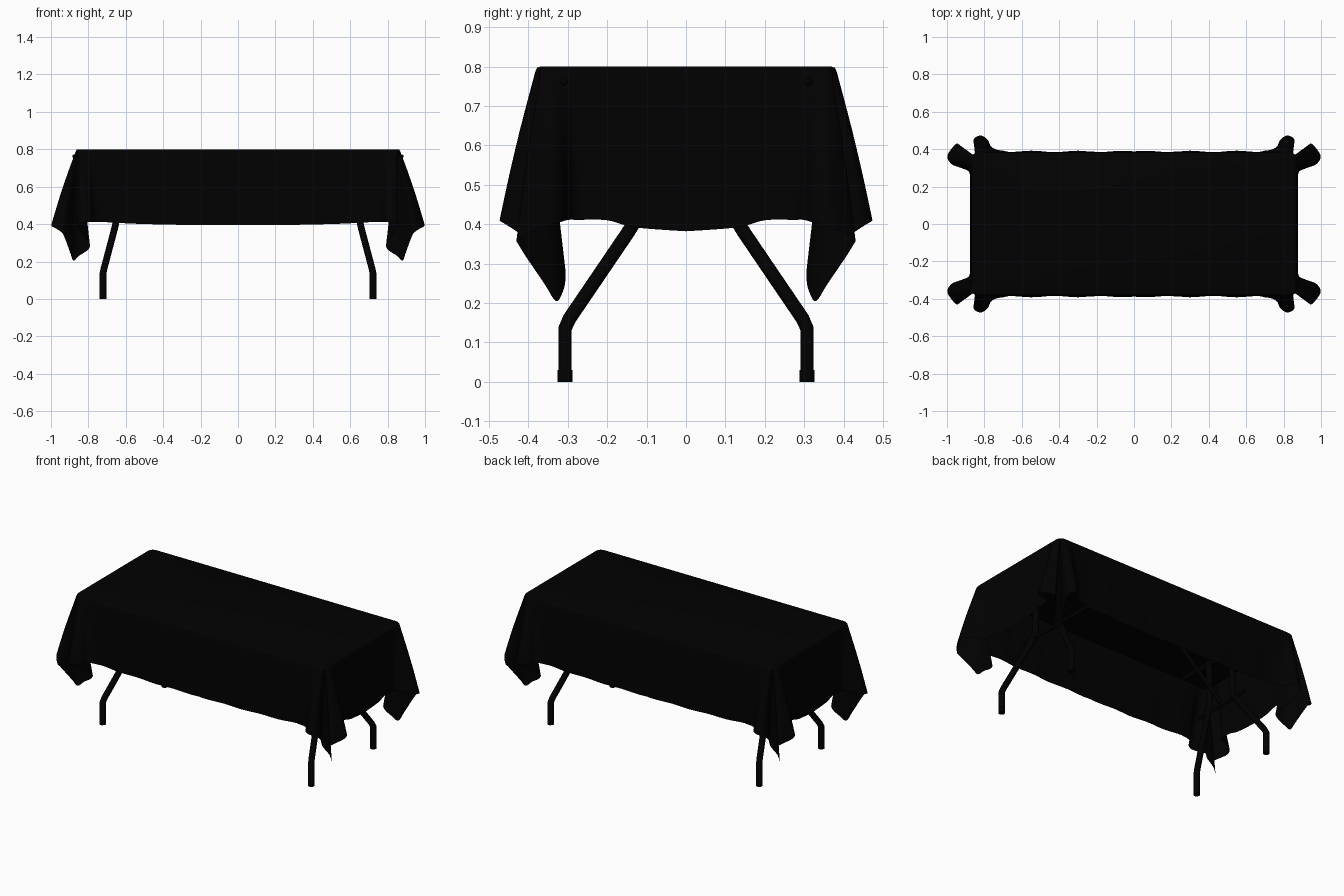
import bpy, bmesh, math
from mathutils import Vector

cube = bpy.data.objects.get("Cube")
if cube:
    bpy.data.objects.remove(cube, do_unlink=True)

TOP = 0.80
HX, HY = 0.868, 0.382


def material(name, value):
    m = bpy.data.materials.new(name)
    m.use_nodes = True
    colour = (value, value, value, 1)
    m.diffuse_color = colour
    bsdf = m.node_tree.nodes["Principled BSDF"]
    bsdf.inputs["Base Color"].default_value = colour
    bsdf.inputs["Roughness"].default_value = 0.9
    return m


BLACK = material("black", 0.0003)


def select(ob):
    bpy.ops.object.select_all(action='DESELECT')
    ob.select_set(True)
    bpy.context.view_layer.objects.active = ob


def finish(ob, angle=50):
    ob.data.materials.clear()
    ob.data.materials.append(BLACK)
    select(ob)
    bpy.ops.object.shade_smooth_by_angle(angle=math.radians(angle))
    return ob


def tube(name, points, radius):
    cu = bpy.data.curves.new(name, 'CURVE')
    cu.dimensions = '3D'
    cu.bevel_depth = radius
    cu.bevel_resolution = 3
    cu.use_fill_caps = True
    sp = cu.splines.new('POLY')
    sp.points.add(len(points) - 1)
    for p, co in zip(sp.points, points):
        p.co = (*co, 1)
    ob = bpy.data.objects.new(name, cu)
    bpy.context.collection.objects.link(ob)
    select(ob)
    bpy.ops.object.convert(target='MESH')
    return finish(bpy.context.object)


def catmull(points, steps):
    pts = [Vector(p) for p in points]
    pts = [pts[0]] + pts + [pts[-1]]
    out = []
    for a, b, c, d in zip(pts, pts[1:], pts[2:], pts[3:]):
        for i in range(steps):
            t = i / steps
            out.append(0.5 * (2 * b + (c - a) * t + (2 * a - 5 * b + 4 * c - d) * t * t
                              + (3 * b - a - 3 * c + d) * t ** 3))
    return out + [pts[-1]]


# Hem of one quarter of the cloth: x, y, z and rim distance from the corner
# (negative along the long edge, positive along the short edge)
HEM = [
    (0, .388, .395, -HX), (.3, .388, .396, -.56), (.55, .388, .402, -.32),
    (.7, .392, .41, -.16), (.76, .41, .411, -.09), (.782, .45, .411, -.065),
    (.82, .473, .41, -.045), (.858, .45, .395, -.02), (.84, .39, .355, -.008),
    (.795, .315, .30, -.002), (.80, .306, .265, -.001), (.85, .312, .23, 0),
    (.88, .33, .205, 0), (.898, .36, .25, .001), (.932, .42, .34, .004),
    (.955, .425, .365, .01), (.998, .365, .392, .035), (.975, .32, .405, .055),
    (.92, .298, .411, .075), (.88, .275, .411, .105), (.876, .2, .41, .18),
    (.876, .13, .392, .25), (.876, 0, .382, HY),
]


# Rim of the table with softly rounded corners
def rim_point(s):
    s = max(-HX, min(HY, s))
    pull = .01 * max(0, 1 - abs(s) / .04) ** 2
    return Vector((HX + min(s, 0) - pull, HY - max(s, 0) - pull, TOP - .012))


# Tablecloth: flat top, rounded rim, draped skirt with folded corners
def tablecloth():
    bm = bmesh.new()
    rows, columns = 14, []
    for co in catmull([Vector(h) for h in HEM], 5):
        hem, s = Vector(co[:3]), co[3]
        rim = rim_point(s)
        ripple = Vector((0, math.sin(hem.x * 26) * .004, 0)) if s < -.16 else Vector()
        flare = Vector((hem.x - rim.x, hem.y - rim.y, 0)) * .04
        column = [bm.verts.new((rim.x * .986, rim.y * .966, TOP)),
                  bm.verts.new((rim.x * .995, rim.y * .988, TOP - .003))]
        for r in range(rows + 1):
            v = r / rows
            column.append(bm.verts.new(
                rim.lerp(hem, v) + ripple * v + flare * math.sin(math.pi * v)))
        columns.append(column)
    for a, b in zip(columns, columns[1:]):
        for i in range(rows + 2):
            bm.faces.new((a[i], a[i + 1], b[i + 1], b[i]))
    centre = bm.verts.new((0, 0, TOP))
    bm.faces.new([centre] + [c[0] for c in reversed(columns)])
    bmesh.ops.remove_doubles(bm, verts=bm.verts, dist=1e-5)
    # Mirror the quarter across both axes
    for axis in range(2):
        geom = bmesh.ops.duplicate(bm, geom=bm.verts[:] + bm.edges[:] + bm.faces[:])["geom"]
        for v in (g for g in geom if isinstance(g, bmesh.types.BMVert)):
            v.co[axis] *= -1
        bmesh.ops.reverse_faces(bm, faces=[g for g in geom if isinstance(g, bmesh.types.BMFace)])
        bmesh.ops.remove_doubles(bm, verts=bm.verts, dist=1e-4)
    bmesh.ops.recalc_face_normals(bm, faces=bm.faces)
    top = max(bm.faces, key=lambda f: f.calc_area())
    if top.normal.z < 0:
        bmesh.ops.reverse_faces(bm, faces=bm.faces)
    me = bpy.data.meshes.new("tablecloth")
    bm.to_mesh(me)
    bm.free()
    ob = bpy.data.objects.new("tablecloth", me)
    bpy.context.collection.objects.link(ob)
    finish(ob, 60)


tablecloth()

# Board under the cloth
bpy.ops.mesh.primitive_cube_add(size=1, location=(0, 0, TOP - .03))
board = bpy.context.object
board.name = "table_board"
board.scale = (1.69, .72, .045)
bpy.ops.object.transform_apply(scale=True)
bevel = board.modifiers.new("bevel", 'BEVEL')
bevel.width = .015
bevel.segments = 3
finish(board)

# Folding leg frames, feet and small pinches in the cloth ends
for sx, end in ((1, "left"), (-1, "right")):
    for sy, side in ((-1, "front"), (1, "back")):
        tag = f"{side}_{end}"
        path = [(.722, .307, .002), (.722, .307, .135), (.717, .296, .16),
                (.66, .15, .375), (.648, .115, .43), (.645, .10, .47), (.64, .10, .76)]
        tube(f"leg_{tag}", [(x * sx, y * sy, z) for x, y, z in path], .018)
        foot = tube(f"foot_{tag}", [(.722 * sx, .307 * sy, z) for z in (0, .03)], .0195)
        soft = foot.modifiers.new("bevel", 'BEVEL')
        soft.width = .006
        soft.segments = 2
        bpy.ops.mesh.primitive_uv_sphere_add(segments=12, ring_count=8, radius=.01,
                                             location=(.876 * sx, .31 * sy, .762))
        bpy.context.object.name = f"cloth_pinch_{tag}"
        finish(bpy.context.object)
    tube(f"lower_crossbar_{end}", [(.65 * sx, y, .43) for y in (-.2, .2)], .012)
    tube(f"upper_crossbar_{end}", [(.64 * sx, y, .735) for y in (-.32, .32)], .014)
    tube(f"folding_brace_{end}", [(.65 * sx, 0, .43), (.30 * sx, 0, .74)], .011)
